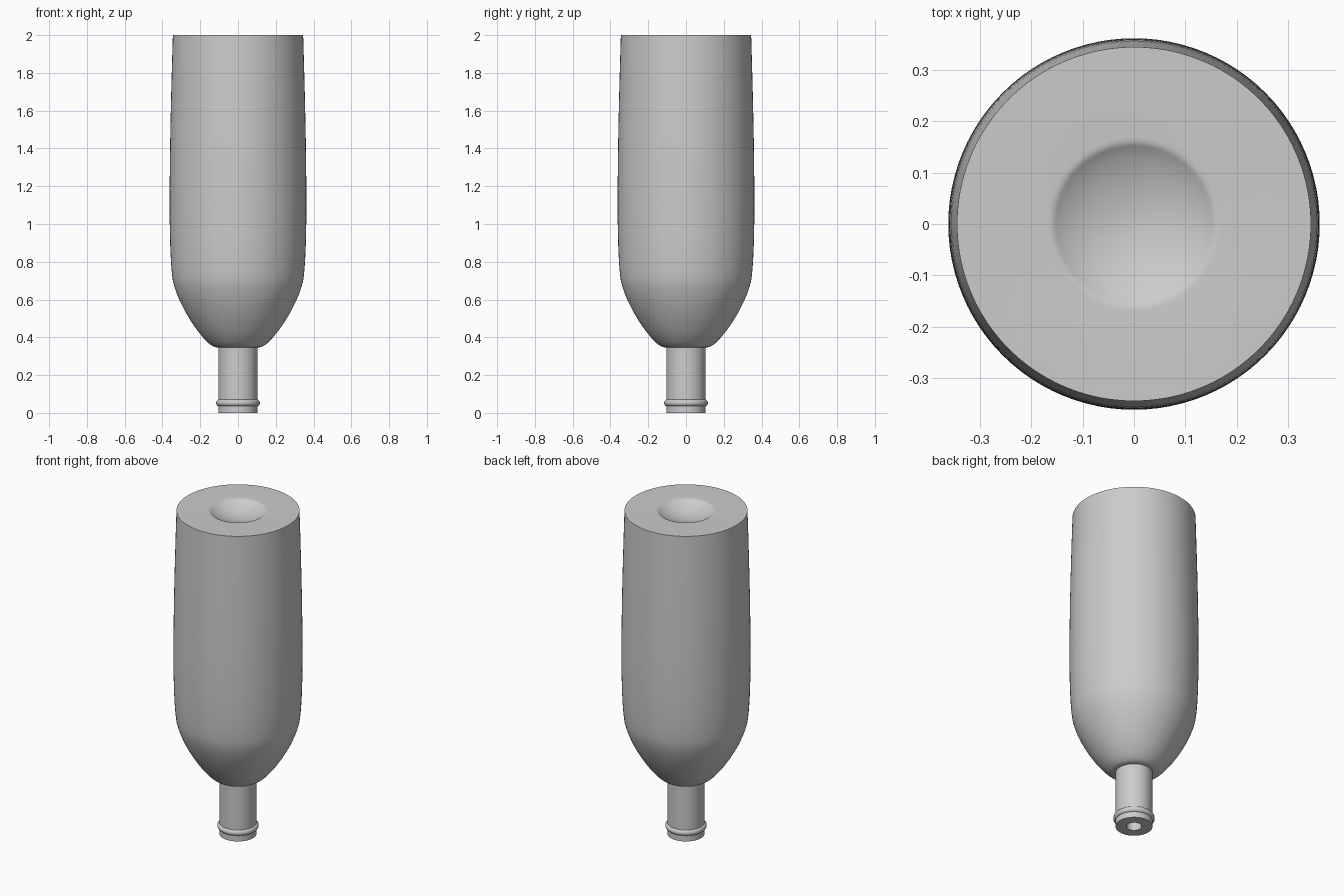
import bpy
import bmesh
import math
from mathutils import Vector
from mathutils.geometry import interpolate_bezier

cube = bpy.data.objects.get("Cube")
if cube:
    bpy.data.objects.remove(cube, do_unlink=True)

SIDES = 96

grey = bpy.data.materials.new("plain grey")
grey.use_nodes = True
colour = (0.6, 0.6, 0.6, 1)
grey.diffuse_color = colour
grey.node_tree.nodes["Principled BSDF"].inputs["Base Color"].default_value = colour


def bezier(a, b, c, d, steps):
    """Points (radius, height) along one curve segment, without its last point."""
    pts = interpolate_bezier(*(Vector((r, z, 0)) for r, z in (a, b, c, d)), steps + 1)
    return [(p.x, p.y) for p in pts[:-1]]


def lathe(name, profile):
    """Turn a (radius, height) profile around the z axis."""
    bm = bmesh.new()
    verts = [bm.verts.new((r, 0, z)) for r, z in profile]
    edges = [bm.edges.new(pair) for pair in zip(verts, verts[1:])]
    bmesh.ops.spin(bm, geom=verts + edges, cent=(0, 0, 0), axis=(0, 0, 1),
                   angle=math.tau, steps=SIDES, use_duplicate=False)
    bmesh.ops.remove_doubles(bm, verts=bm.verts, dist=0.00005)
    bmesh.ops.recalc_face_normals(bm, faces=bm.faces)
    mesh = bpy.data.meshes.new(name)
    bm.to_mesh(mesh)
    bm.free()
    mesh.materials.append(grey)
    obj = bpy.data.objects.new(name, mesh)
    bpy.context.collection.objects.link(obj)
    bpy.ops.object.select_all(action="DESELECT")
    obj.select_set(True)
    bpy.context.view_layer.objects.active = obj
    bpy.ops.object.shade_smooth_by_angle(angle=math.radians(35))
    return obj


# Bottle body: dimpled base on top, gently bulging wall, rounded shoulder below
dimple = bezier((0, 1.95), (0.06, 1.95), (0.12, 1.972), (0.15, 1.993), 10)
rim = bezier((0.15, 1.993), (0.155, 1.997), (0.16, 2), (0.17, 2), 4)
wall = bezier((0.345, 2), (0.354, 1.7), (0.362, 1.4), (0.362, 1.1), 12)
lower = bezier((0.362, 1.1), (0.362, 0.95), (0.358, 0.78), (0.345, 0.7), 10)
shoulder = bezier((0.345, 0.7), (0.312, 0.55), (0.165, 0.345), (0.115, 0.347), 16)
lathe("bottle_body", dimple + rim + [(0.17, 2)] + wall + lower + shoulder
      + [(0.115, 0.347), (0.1, 0.345), (0, 0.345)])

# Neck tube with a narrow bore open at the mouth
lathe("neck", [(0.104, 0.36), (0.104, 0), (0.043, 0), (0.043, 0.34), (0, 0.34)])

# Rounded collar near the mouth
collar = [(0.1 + 0.016 * math.cos(a), 0.053 + 0.018 * math.sin(a))
          for a in (math.tau * i / 16 for i in range(17))]
lathe("collar", collar)
